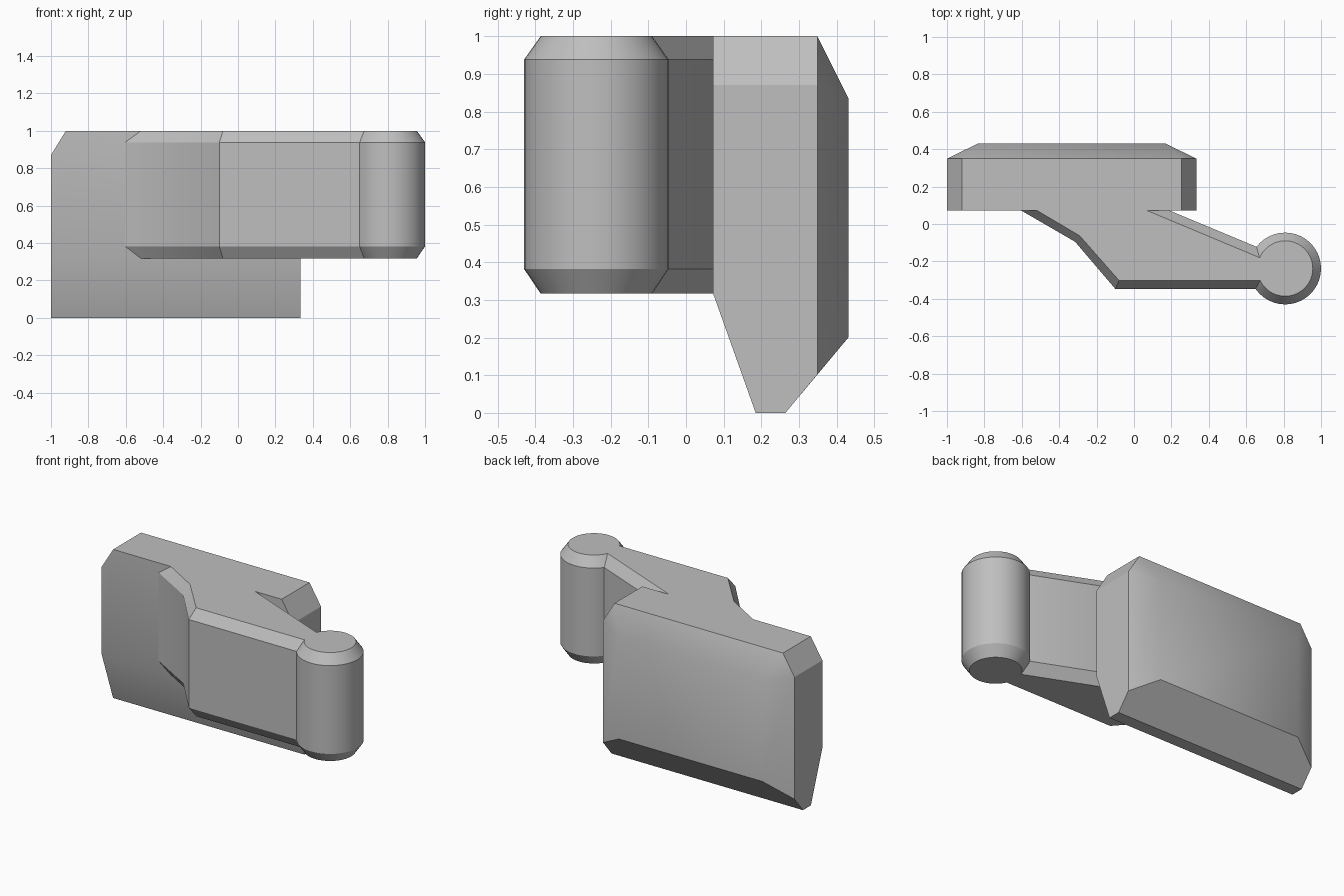
import bpy, bmesh
from math import pi, cos, sin, radians

cube = bpy.data.objects.get("Cube")
if cube:
    bpy.data.objects.remove(cube, do_unlink=True)

grey = bpy.data.materials.new("plain grey")
grey.use_nodes = True
GREY = (0.52, 0.52, 0.52, 1)
grey.diffuse_color = GREY
grey.node_tree.nodes["Principled BSDF"].inputs["Base Color"].default_value = GREY


def finish(name, bm):
    """Turn a bmesh into an object, smooth over gentle angles only."""
    bmesh.ops.recalc_face_normals(bm, faces=bm.faces)
    mesh = bpy.data.meshes.new(name)
    bm.to_mesh(mesh)
    bm.free()
    mesh.materials.append(grey)
    obj = bpy.data.objects.new(name, mesh)
    bpy.context.collection.objects.link(obj)
    bpy.ops.object.select_all(action='DESELECT')
    obj.select_set(True)
    bpy.context.view_layer.objects.active = obj
    bpy.ops.object.shade_smooth_by_angle(angle=radians(30))
    return obj


def chamfered_prism(name, outer, inner):
    """Upright prism whose top and bottom rims narrow to the inner outline."""
    bm = bmesh.new()
    levels = [(inner, 0.317), (outer, 0.382), (outer, 0.938), (inner, 1.0)]
    rings = [[bm.verts.new((x, y, z)) for x, y in pts] for pts, z in levels]
    n = len(outer)
    for low, high in zip(rings, rings[1:]):
        for i in range(n):
            j = (i + 1) % n
            bm.faces.new((low[i], low[j], high[j], high[i]))
    bm.faces.new(rings[0][::-1])
    bm.faces.new(rings[-1])
    return finish(name, bm)


def circle(radius, sides=40):
    return [(0.808 + radius * cos(2 * pi * i / sides),
             -0.238 + radius * sin(2 * pi * i / sides)) for i in range(sides)]


# Plate: convex block, mirrored about its own middle
MID, HALF = -0.333, 0.667
half_points = [
    (HALF, 0.072, 0.317), (HALF, 0.072, 0.87), (HALF - 0.08, 0.072, 1.0),
    (HALF, 0.185, 0), (HALF, 0.264, 0), (HALF, 0.349, 0.102),
    (HALF, 0.349, 0.87), (HALF - 0.08, 0.349, 1.0),
    (0.5, 0.431, 0.2), (0.5, 0.431, 0.835)]
bm = bmesh.new()
for side in (-1, 1):
    for x, y, z in half_points:
        bm.verts.new((MID + side * x, y, z))
bmesh.ops.convex_hull(bm, input=bm.verts)
bmesh.ops.dissolve_limit(bm, angle_limit=radians(1), verts=bm.verts, edges=bm.edges)
finish("plate", bm)

# Cranked arm from the plate to the pin
chamfered_prism(
    "arm",
    [(-0.61, 0.076), (-0.315, -0.095), (-0.1, -0.347), (0.72, -0.347),
     (0.72, -0.149), (0.18, 0.076)],
    [(-0.525, 0.076), (-0.29, -0.063), (-0.08, -0.302), (0.72, -0.302),
     (0.72, -0.2), (0.06, 0.076)])

# Round pin at the end of the arm
chamfered_prism("pin", circle(0.192), circle(0.148))
